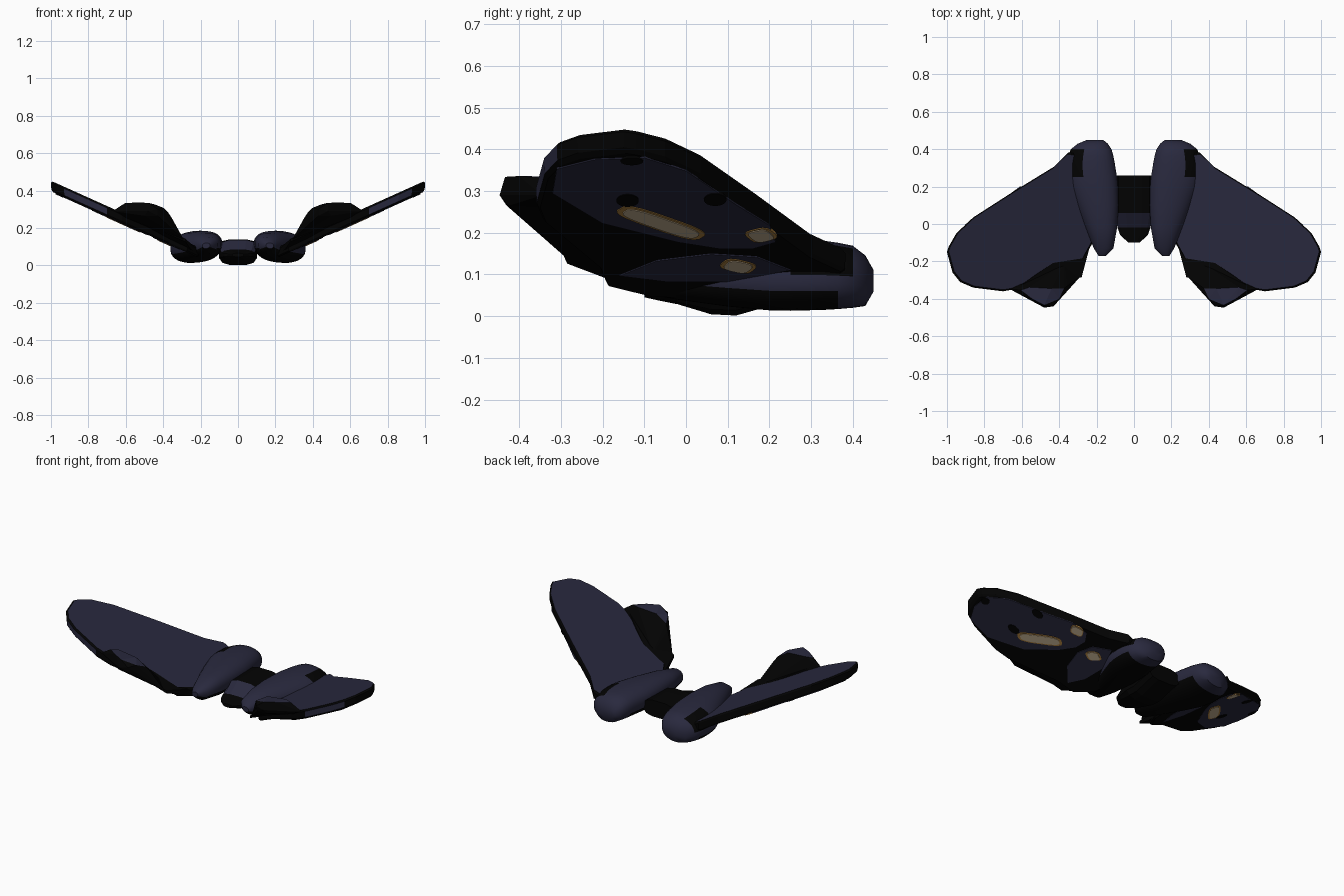
import bpy, bmesh, math
from mathutils import Vector

if "Cube" in bpy.data.objects:
    bpy.data.objects.remove(bpy.data.objects["Cube"])


def material(name, rgb):
    m = bpy.data.materials.new(name)
    m.diffuse_color = (*rgb, 1)
    m.use_nodes = True
    m.node_tree.nodes["Principled BSDF"].inputs["Base Color"].default_value = m.diffuse_color
    return m


NAVY = material("navy", (0.022, 0.022, 0.048))
BLACK = material("black", (0.0008, 0.0008, 0.0008))
GOLD = material("gold", (0.42, 0.22, 0.05))
CREAM = material("cream", (0.55, 0.43, 0.28))
MATS = [NAVY, BLACK, GOLD, CREAM]


def finish(name, bm, rule, mirror=True, smooth=False):
    """Colour faces by rule, make the object, mirror and shade it."""
    bmesh.ops.recalc_face_normals(bm, faces=bm.faces[:])
    bm.normal_update()
    for f in bm.faces:
        f.material_index = MATS.index(rule(f.calc_center_median(), f.normal))
    me = bpy.data.meshes.new(name)
    bm.to_mesh(me)
    bm.free()
    for m in MATS:
        me.materials.append(m)
    ob = bpy.data.objects.new(name, me)
    bpy.context.collection.objects.link(ob)
    if mirror:
        ob.modifiers.new("Mirror", 'MIRROR')
    if smooth:
        bpy.ops.object.select_all(action='DESELECT')
        ob.select_set(True)
        bpy.context.view_layer.objects.active = ob
        bpy.ops.object.shade_smooth_by_angle(angle=math.radians(40))
    return ob


def skin(bm, rings):
    """Bridge equal rings of points and cap both ends."""
    vs = [[bm.verts.new(p) for p in r] for r in rings]
    n = len(vs[0])
    for a, b in zip(vs, vs[1:]):
        for i in range(n):
            j = (i + 1) % n
            bm.faces.new((a[i], a[j], b[j], b[i]))
    bm.faces.new(vs[0])
    bm.faces.new(vs[-1])


def section(y, x0, x1, z0, z1, n, power, shear=0):
    """Superellipse ring across the y axis."""
    pts = []
    for i in range(n):
        a = 2 * math.pi * (i + 0.5) / n
        c, s = math.cos(a), math.sin(a)
        u = math.copysign(abs(c) ** power, c) * (x1 - x0) / 2
        v = math.copysign(abs(s) ** power, s) * (z1 - z0) / 2
        pts.append(((x0 + x1) / 2 + u, y, (z0 + z1) / 2 + v + shear * u))
    return pts


def wing_z(x):
    return 0.442 + 0.45 * (x - 1)


# Pods at the wing roots: navy, black belly, black patch at outer rear
POD = [(-0.17, .15, .19, .09, .12), (-0.13, .11, .215, .06, .15),
       (-0.02, .09, .26, .04, .172), (0.10, .083, .31, .024, .182),
       (0.20, .085, .35, .015, .184), (0.25, .09, .36, .014, .184),
       (0.29, .097, .362, .015, .182), (0.33, .103, .36, .016, .18),
       (0.365, .11, .352, .018, .175), (0.40, .12, .338, .021, .168),
       (0.43, .14, .30, .025, .145), (0.45, .165, .25, .06, .11)]


def pod_colour(c, n):
    if c.y < 0.36 and (n.z < -0.3 or (n.x > 0.2 and c.z < 0.065)):
        return BLACK
    if 0.25 < c.y < 0.39 and c.x > 0.27 and c.z > 0.1:
        return BLACK
    return NAVY


bm = bmesh.new()
skin(bm, [section(*s, 32, 0.88, -0.08) for s in POD])
finish("root_pod", bm, pod_colour, smooth=True)

# Central body: black with a navy sloping plate in front
BODY = [(-0.10, -.03, .03, .045, .065), (-0.06, -.075, .075, .036, .075),
        (-0.02, -.09, .09, .028, .085), (0.06, -.105, .105, .003, .138),
        (0.12, -.105, .105, 0, .14), (0.26, -.105, .105, .04, .14)]
bm = bmesh.new()
skin(bm, [section(*s, 12, 0.65) for s in BODY])
finish("central_body", bm,
       lambda c, n: NAVY if -0.02 < c.y < 0.06 and n.z > 0.3 else BLACK,
       mirror=False)

# Main wing: sloping slab with navy top, black rim and underside
OUTLINE = [(.2, .28), (.26, .37), (.35, .383), (.43, .305), (.65, .17),
           (.86, .035), (.95, -.05), (.99, -.12), (1.0, -.15), (.97, -.26),
           (.93, -.31), (.86, -.34), (.7, -.36), (.62, -.345), (.37, -.21),
           (.27, -.19), (.21, -.08)]


def wing_ring(scale, drop):
    pts = []
    for x, y in OUTLINE:
        px, py = .6 + (x - .6) * scale, -.02 + (y + .02) * scale
        pts.append((px, py, wing_z(px) - drop))
    return pts


def wing_colour(c, n):
    drop = wing_z(c.x) - c.z
    top = n.z > 0.85 and drop < -.006
    trailing = c.y < -.29 and .75 < c.x < .94 and .008 < drop < .03
    return NAVY if top or trailing else BLACK


bm = bmesh.new()
skin(bm, [wing_ring(.97, .046), wing_ring(.995, .036),
          wing_ring(1, 0), wing_ring(.975, -.01)])
finish("main_wing", bm, wing_colour)


def hull(name, pts, rule):
    bm = bmesh.new()
    for p in pts:
        bm.verts.new(p)
    bmesh.ops.convex_hull(bm, input=bm.verts[:])
    finish(name, bm, rule)


# Black root panel joining the wing and the flap
ROOT = [(.22, -.06), (.25, -.17), (.28, -.285), (.33, -.295), (.62, -.338), (.4, -.18)]
hull("root_panel",
     [(x, y, wing_z(x) + d - (.03 if y > -.19 else 0)) for x, y in ROOT for d in (.008, .024)],
     lambda c, n: BLACK)

# Raised flap with a navy top
FLAP = [(.375, -.345, .285), (.56, -.338, .335), (.40, -.40, .308), (.44, -.345, .324),
        (.48, -.434, .334), (.545, -.4, .336), (.605, -.354, .332),
        (.43, -.44, .30), (.48, -.447, .29), (.43, -.43, .265), (.50, -.425, .265),
        (.29, -.285, .138), (.34, -.31, .215), (.37, -.21, .157),
        (.62, -.335, .262), (.67, -.345, .29), (.355, -.33, .255)]
hull("raised_flap", FLAP,
     lambda c, n: NAVY if n.z > 0.75 and c.z > 0.295 and c.y < -.34 else BLACK)


def plate(name, pts, depth, mat):
    """Thin painted plate hung under the wing."""
    bm = bmesh.new()
    skin(bm, [[(x, y, wing_z(x) - .045) for x, y in pts],
              [(x, y, wing_z(x) - .046 - depth) for x, y in pts]])
    finish(name, bm, lambda c, n: mat)


def oval(x, y, rx, ry, turn=0, power=1):
    c, s = math.cos(turn), math.sin(turn)
    pts = []
    for i in range(20):
        a = 2 * math.pi * (i + .5) / 20
        u = rx * math.copysign(abs(math.cos(a)) ** power, math.cos(a))
        v = ry * math.copysign(abs(math.sin(a)) ** power, math.sin(a))
        pts.append((x + u * c - v * s, y + u * s + v * c))
    return pts


# Navy underside panels
plate("outer_underpanel", [(.91, -.31), (.96, -.22), (.97, -.1), (.9, 0),
                           (.72, .12), (.61, .2), (.52, .215), (.485, .16),
                           (.485, .08), (.52, -.02), (.62, -.2), (.78, -.32)],
      .003, NAVY)
plate("inner_underpanel", [(.34, -.16), (.42, -.07), (.455, .06), (.44, .17),
                           (.37, .25), (.31, .1), (.31, -.05)], .003, NAVY)

# Gold marks with cream centres, and black spots
TURN = math.atan2(-.2, .155)
for name, x, y, rx, ry, turn in [("long_mark", .625, -.06, .125, .034, TURN),
                                 ("rear_mark", .56, .18, .034, .034, -.5),
                                 ("inner_mark", .395, .125, .03, .042, .5)]:
    plate(name, oval(x, y, rx, ry, turn, .6), .005, GOLD)
    plate(name + "_centre", oval(x, y, rx * .88, ry * .76, turn, .6), .007, CREAM)
for i, (x, y) in enumerate([(.745, -.14), (.955, -.13), (.75, .07)]):
    plate(f"dark_spot_{i}", oval(x, y, .032 if i != 1 else .02, .027), .005, BLACK)
